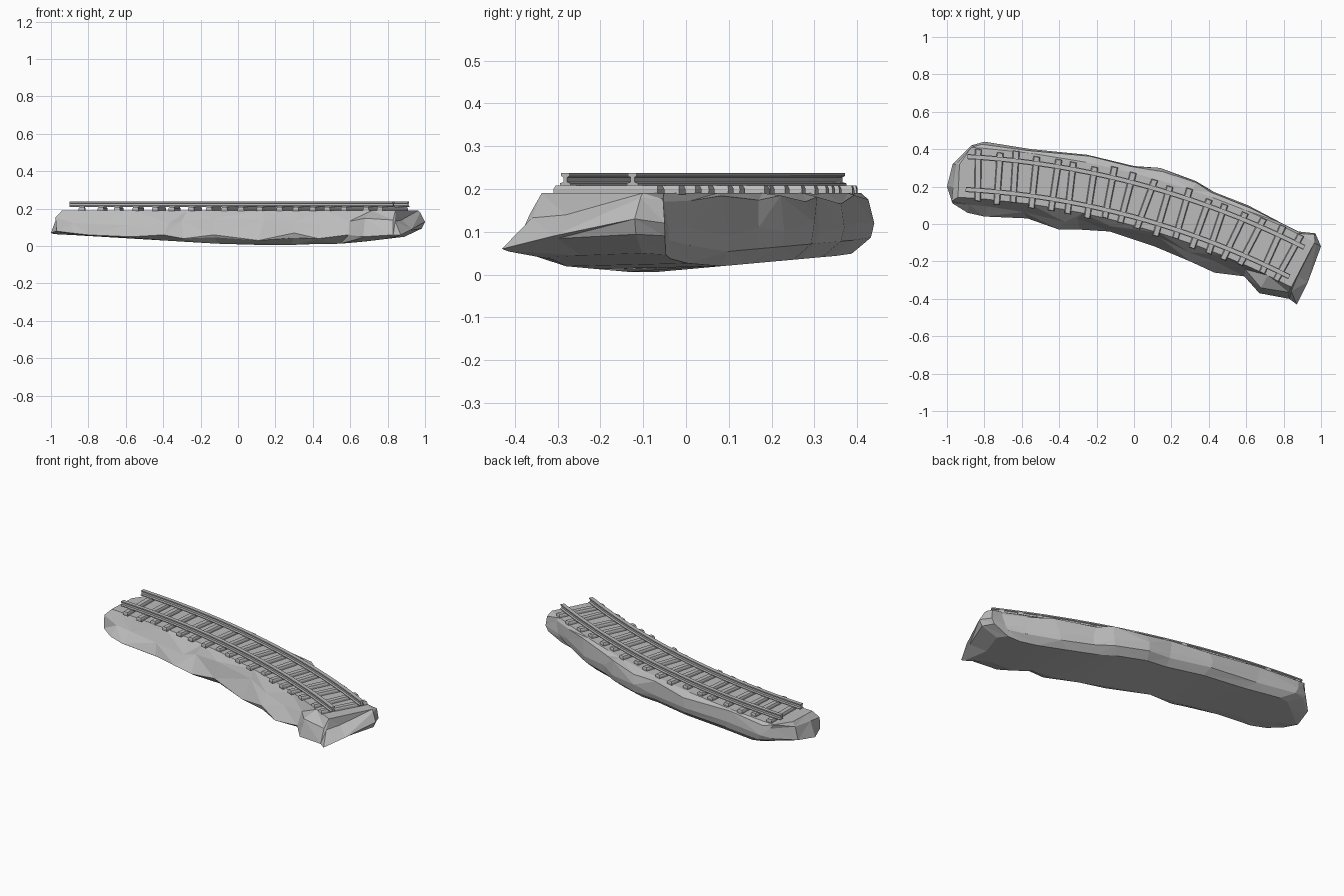
import bpy
import bmesh
import random
from math import sin, cos, atan2, hypot, radians

random.seed(4)
if "Cube" in bpy.data.objects:
    bpy.data.objects.remove(bpy.data.objects["Cube"])

# The track follows one circular arc
CENTRE_X, CENTRE_Y, RADIUS = -1.152, -4.19, 4.47
START, END = radians(3.3), radians(26.9)
BED_Z = 0.19
GAUGE = 0.176


def arc(angle, offset, z):
    """Point on the arc, pushed outwards (towards the back) by offset."""
    r = RADIUS + offset
    return (CENTRE_X + r * sin(angle), CENTRE_Y + r * cos(angle), z)


def to_arc(x, y):
    dx, dy = x - CENTRE_X, y - CENTRE_Y
    return atan2(dx, dy), hypot(dx, dy) - RADIUS


def clamp(value, low, high):
    return max(low, min(high, value))


def lerp(a, b, t):
    return a + (b - a) * t


def jitter(amount):
    return random.uniform(-amount, amount)


# Single colour
grey = bpy.data.materials.new("stone_grey")
grey.use_nodes = True
colour = (0.5, 0.5, 0.5, 1)
grey.diffuse_color = colour
grey.node_tree.nodes["Principled BSDF"].inputs["Base Color"].default_value = colour


def finish(name, bm):
    bmesh.ops.recalc_face_normals(bm, faces=bm.faces[:])
    mesh = bpy.data.meshes.new(name)
    bm.to_mesh(mesh)
    bm.free()
    mesh.materials.append(grey)
    obj = bpy.data.objects.new(name, mesh)
    bpy.context.collection.objects.link(obj)


def bridge(bm, lower, upper, triangles=False):
    """Join two closed rings, optionally with alternating diagonals."""
    n = len(lower)
    for i in range(n):
        j = (i + 1) % n
        a, b, c, d = lower[i], lower[j], upper[j], upper[i]
        if not triangles:
            bm.faces.new((a, b, c, d))
        elif i % 2:
            bm.faces.new((a, b, c))
            bm.faces.new((a, c, d))
        else:
            bm.faces.new((a, b, d))
            bm.faces.new((b, c, d))


# Widest ring of the rock: x, y and height in hundredths
BACK_RIM = [(-100, 20, 7), (-97, 32, 9), (-87, 42, 11), (-80, 44, 12),
            (-55, 40, 12), (-25, 37, 11), (0, 31, 10), (14, 30, 12),
            (33, 23, 10), (43, 17, 11), (61, 10, 9), (78, 1, 11),
            (88, -4, 10), (97, -5, 12), (100, -12, 13)]
FRONT_RIM = [(93, -31, 9), (87, -43, 6), (83, -40, 6), (67, -37, 5),
             (59, -28, 6), (43, -26, 4), (30, -20, 7), (11, -12, 3),
             (-13, -4, 6), (-29, -3, 4), (-40, -3, 6), (-57, 3, 5),
             (-80, 4, 6), (-89, 6, 7), (-97, 11, 8)]


def underside_z(x, y):
    """The rock is deepest right of the middle and rises all around it."""
    along = max(0.06 * (0.05 - x), 0.12 * (x - 0.5), 0)
    return 0.003 + max(along, 0.09 * abs(y + 0.1))


def build_rock():
    bm = bmesh.new()
    rings = under, crease, rim, shoulder, bed = [], [], [], [], []
    for px, py, pz in BACK_RIM + FRONT_RIM:
        x, y, z = px / 100, py / 100, pz / 100
        angle, offset = to_arc(x, y)
        bed_angle = clamp(angle, START - 0.009, END + 0.008)
        bed_offset = clamp(offset, -0.132, 0.138)
        bed.append(bm.verts.new(arc(bed_angle, bed_offset, BED_Z)))
        # The back bulges high under the track, the front slopes evenly
        at_back = offset > 0.1
        out = (0.7 if at_back else 0.5) + jitter(0.22)
        drop = (0.2 if at_back else 0.4) + jitter(0.17)
        shoulder.append(bm.verts.new(arc(
            lerp(bed_angle, angle, out) + jitter(0.006),
            lerp(bed_offset, offset, out), lerp(BED_Z, z, drop))))
        rim.append(bm.verts.new((x, y, z)))
        # Lower crease just inside the rim, then the underside
        mid_angle = (START + END) / 2
        for ring, inset, lift in ((crease, 0.96, 0.033), (under, 0.74, 0)):
            cx, cy, _ = arc(lerp(mid_angle, angle, lerp(1, inset, 0.4)),
                            offset * inset, 0)
            cz = min(underside_z(cx, cy) + lift, z - 0.006)
            ring.append(bm.verts.new((cx, cy, cz)))
    for a, b in zip(rings, rings[1:]):
        bridge(bm, a, b, True)
    # Close the underside and the flat bed with strips across the rock
    for ring in (under, bed):
        n = len(ring)
        for i in range(n // 2 - 1):
            bm.faces.new((ring[i], ring[i + 1], ring[n - 2 - i], ring[n - 1 - i]))
    finish("rock_base", bm)


def build_rail(name, offset):
    # Half of the I-shaped section: sideways, height
    half = [(0.014, 0.208), (0.014, 0.213), (0.005, 0.216),
            (0.005, 0.227), (0.011, 0.23), (0.011, 0.237)]
    section = half + [(-w, z) for w, z in reversed(half)]
    bm = bmesh.new()
    steps = 20
    rings = []
    for i in range(steps + 1):
        angle = lerp(START, END, i / steps)
        rings.append([bm.verts.new(arc(angle, offset + w, z)) for w, z in section])
    for a, b in zip(rings, rings[1:]):
        bridge(bm, a, b)
    bm.faces.new(rings[0])
    bm.faces.new(rings[-1])
    finish(name, bm)


def build_sleeper(index, angle):
    """Slightly crooked block with a bevelled top, lying across the track."""
    bm = bmesh.new()
    twist, shift = jitter(0.005), jitter(0.012) - 0.005
    rings = []
    for half_width, half_length, z in ((0.018, 0.139, 0.187),
                                       (0.017, 0.139, 0.2), (0.013, 0.136, 0.208)):
        ring = []
        for sx, sy in ((-1, -1), (1, -1), (1, 1), (-1, 1)):
            turn = angle + (sx * half_width) / RADIUS + sy * twist * 0.5
            ring.append(bm.verts.new(arc(turn, sy * half_length + shift, z)))
        rings.append(ring)
    for a, b in zip(rings, rings[1:]):
        bridge(bm, a, b)
    bm.faces.new(rings[0])
    bm.faces.new(rings[-1])
    finish("sleeper_%02d" % index, bm)


build_rock()
build_rail("back_rail", GAUGE / 2)
build_rail("front_rail", -GAUGE / 2)
SLEEPERS = 18
for k in range(SLEEPERS):
    build_sleeper(k + 1, lerp(START + 0.014, END - 0.012, k / (SLEEPERS - 1)) + jitter(0.002))
